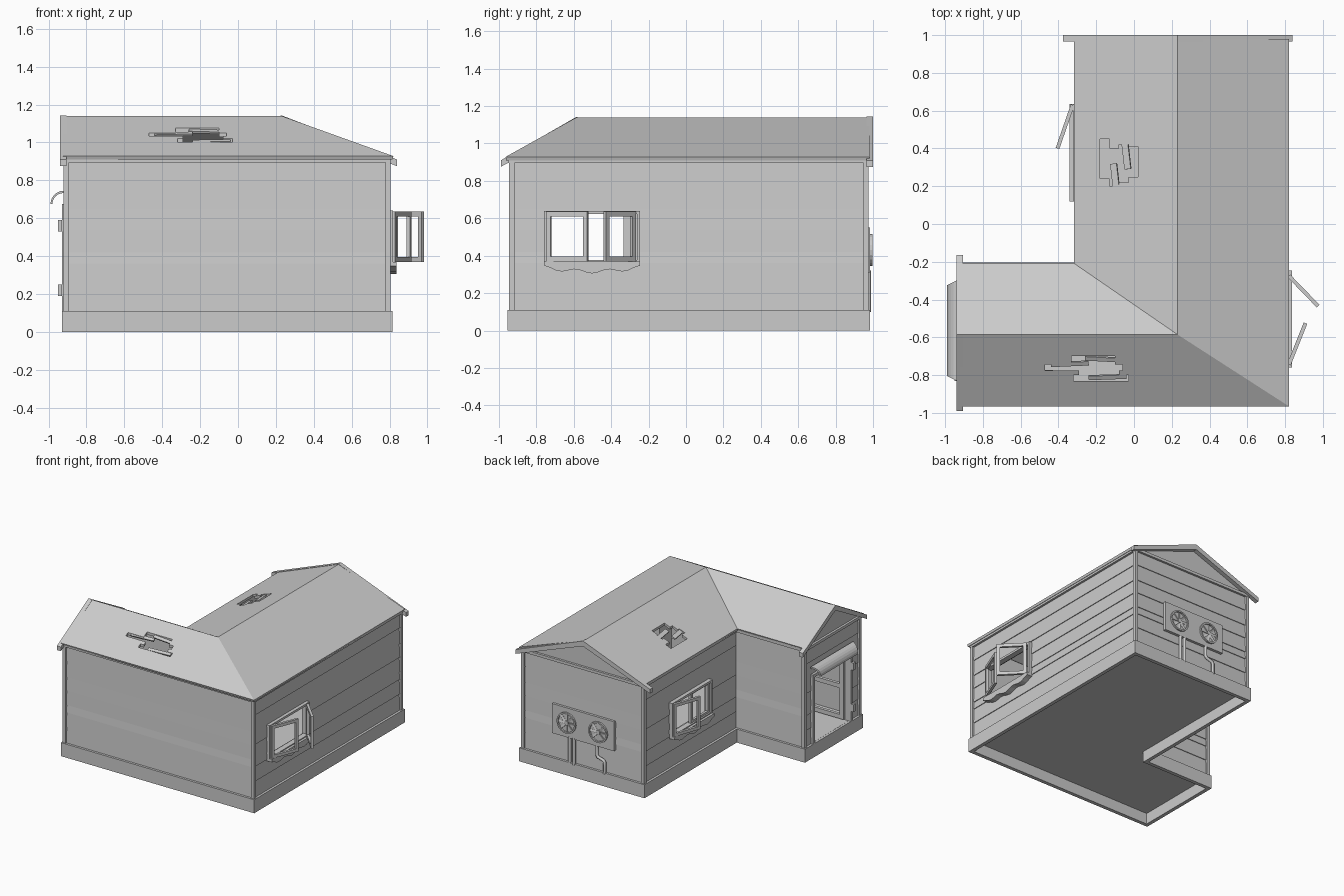
import bpy, bmesh, math
from mathutils import Vector, Matrix

cube = bpy.data.objects.get("Cube")
if cube:
    bpy.data.objects.remove(cube, do_unlink=True)

grey = bpy.data.materials.new("plain grey")
grey.use_nodes = True
TINT = (0.6, 0.6, 0.6, 1)
grey.diffuse_color = TINT
grey.node_tree.nodes["Principled BSDF"].inputs["Base Color"].default_value = TINT


def finish(name, bm):
    bmesh.ops.recalc_face_normals(bm, faces=bm.faces)
    me = bpy.data.meshes.new(name)
    bm.to_mesh(me)
    bm.free()
    me.materials.append(grey)
    ob = bpy.data.objects.new(name, me)
    bpy.context.collection.objects.link(ob)
    return ob


def add_box(bm, lo, hi, mat=Matrix()):
    lo, hi = Vector(lo), Vector(hi)
    m = mat @ Matrix.Translation((lo + hi) / 2) @ Matrix.Diagonal((*(hi - lo), 1))
    bmesh.ops.create_cube(bm, size=1, matrix=m)


def box(name, lo, hi, mat=Matrix()):
    bm = bmesh.new()
    add_box(bm, lo, hi, mat)
    return finish(name, bm)


def prism(name, pts, axis, a, b):
    """Extrude a 2D profile along one axis from a to b."""
    bm = bmesh.new()
    def place(p, t):
        q = list(p)
        q.insert(axis, t)
        return bm.verts.new(q)
    r0, r1 = [[place(p, t) for p in pts] for t in (a, b)]
    bm.faces.new(r0)
    bm.faces.new(r1)
    for i in range(len(pts)):
        j = (i + 1) % len(pts)
        bm.faces.new((r0[i], r0[j], r1[j], r1[i]))
    return finish(name, bm)


# L-shaped plan; each corner carries its outward direction
PLAN = [(-.905, -.93, -1, -1), (.79, -.93, 1, -1), (.79, .96, 1, 1),
        (-.29, .96, -1, 1), (-.29, -.23, -1, 1), (-.905, -.23, -1, 1)]


def plan(off):
    return [(x + sx * off, y + sy * off) for x, y, sx, sy in PLAN]


def ring(name, section):
    """Sweep a closed (offset, height) section around the plan."""
    bm = bmesh.new()
    loops = [[bm.verts.new((x, y, z)) for x, y in plan(o)] for o, z in section]
    for k, lo in enumerate(loops):
        up = loops[(k + 1) % len(loops)]
        for i in range(len(lo)):
            j = (i + 1) % len(lo)
            bm.faces.new((lo[i], lo[j], up[j], up[i]))
    return finish(name, bm)


def cut(target, cutter):
    mod = target.modifiers.new("opening", 'BOOLEAN')
    mod.operation, mod.solver, mod.object = 'DIFFERENCE', 'EXACT', cutter
    cutter.hide_render = True
    cutter.hide_set(True)


# Foundation, floor and lapped siding
ring("foundation", [(.025, 0), (.025, .11), (-.005, .11), (-.005, 0)])
prism("floor", plan(-.002), 2, .09, .11)
courses = [.11, .24, .36, .42, .54, .65, .78, .91]
section = []
for z0, z1 in zip(courses, courses[1:]):
    section += [(.006, z0), (0, z1)]
walls = ring("walls", section + [(-.03, .91), (-.03, .11)])

# Roof with hip and valley
EAVE, TOP, WEST, NORTH = .928, 1.14, -.925, .98
bm = bmesh.new()
e = [bm.verts.new((x, y, EAVE)) for x, y in
     ((WEST, -.965), (.82, -.965), (.82, NORTH), (-.318, NORTH), (-.318, -.208), (WEST, -.208))]
r = [bm.verts.new((x, y, TOP)) for x, y in ((WEST, -.585), (.23, -.585), (.23, NORTH))]
for f in ((e[0], e[1], r[1], r[0]), (e[1], e[2], r[2], r[1]),
          (r[2], e[3], e[4], r[1]), (r[1], e[4], e[5], r[0])):
    bm.faces.new(f)
roof = finish("roof", bm)
solid = roof.modifiers.new("thickness", 'SOLIDIFY')
solid.thickness, solid.offset = .02, -1
ring("eave_trim", [(.018, .895), (.018, .918), (-.02, .918), (-.02, .895)])

# Gable walls and barge boards
prism("west_gable", [(-.93, .9), (-.23, .9), (-.23, .915), (-.585, 1.12), (-.93, .92)], 0, -.905, -.875)
prism("north_gable", [(-.29, .9), (.79, .9), (.79, .915), (.23, 1.12), (-.29, .915)], 1, .93, .96)


def barge(name, left, peak, right, axis, a, b, low=.9):
    d = .035
    prism(name, [(left, low - d + .01), (peak, 1.135 - d), (right, low - d + .01),
                 (right, low + .01), (peak, 1.143), (left, low + .01)], axis, a, b)


barge("west_barge_board", -.99, -.585, -.165, 0, -.94, -.905)
barge("north_barge_board", -.375, .23, .84, 1, .965, 1.0)


# Broken roof holes, stepped along missing boards
def hole(name, strips, swap):
    pts = [p for a0, a1, b0, b1 in strips for p in ((a0, b0), (a1, b0))]
    pts += [p for a0, a1, b0, b1 in reversed(strips) for p in ((a1, b1), (a0, b1))]
    cut(roof, prism(name, [p[::-1] for p in pts] if swap else pts, 2, .95, 1.3))


hole("front_hole_cutter", [(-.83, -.8, -.32, -.03), (-.8, -.775, -.29, -.08),
                           (-.775, -.745, -.47, -.06), (-.745, -.7, -.33, -.1)], True)
hole("back_hole_cutter", [(-.18, -.13, .24, .45), (-.13, -.08, .2, .4),
                          (-.08, -.03, .22, .42), (-.03, .02, .25, .41)], False)
front_tilt = math.atan2(TOP - EAVE, .38)
for i, (x, y, turn) in enumerate(((-.34, -.74, .05), (-.16, -.715, -.06), (-.14, -.81, .04))):
    m = Matrix.Translation((x, y, TOP - (-.585 - y) * .558 - .01)) \
        @ Matrix.Rotation(front_tilt, 4, 'X') @ Matrix.Rotation(turn, 4, 'Z')
    box(f"front_loose_board_{i}", (-.1, -.012, -.006), (.1, .012, .006), m)
for i, (x, y) in enumerate(((-.1, .25), (-.04, .36))):
    m = Matrix.Translation((x, y, TOP - (.23 - x) * .387 - .012)) \
        @ Matrix.Rotation(-.37, 4, 'Y') @ Matrix.Rotation(.12, 4, 'Z')
    box(f"back_loose_board_{i}", (-.018, -.07, -.006), (.018, .07, .006), m)

# Corner boards
for i, (x, y, sx, sy) in enumerate(PLAN):
    if i != 4:
        box(f"corner_board_{i}", (x - .014 + sx * .002, y - .014 + sy * .002, .11),
            (x + .014 + sx * .002, y + .014 + sy * .002, .9))


# Rectangular frames, standing along a line from hinge to free end
def frame(name, start, end, z0, z1, bar=.025, thick=.02, mid=()):
    d = Vector(end) - Vector(start)
    w = d.length
    m = Matrix.Translation((*start, 0)) @ Matrix.Rotation(math.atan2(d.y, d.x), 4, 'Z')
    t = thick / 2
    bm = bmesh.new()
    for a in (0, w - bar):
        add_box(bm, (a, -t, z0), (a + bar, t, z1), m)
    for z in (z0, z1 - bar, *mid):
        add_box(bm, (bar, -t, z), (w - bar, t, z + bar), m)
    return finish(name, bm)


# Windows with open sashes and scalloped sills
def window(name, x, y0, y1, side):
    cut(walls, box(name + "_cutter", (x - .1, y0 + .015, .37), (x + .1, y1 - .015, .63)))
    frame(name + "_frame", (x, y0), (x, y1), .36, .64, .018, .045)
    n = 16
    wave = [(y0 + (y1 - y0) * i / n,
             .337 - .022 * math.sin(math.pi * i / n) + .01 * math.cos(6 * math.pi * i / n))
            for i in range(n + 1)]
    prism(name + "_sill", wave + [(y1, .37), (y0, .37)], 0, x - .005 * side, x + .042 * side)


window("east_window", .795, -.76, -.245, 1)
frame("east_sash_south", (.82, -.745), (.908, -.525), .37, .635)
frame("east_sash_north", (.82, -.275), (.975, -.435), .37, .635)
window("west_window", -.3, .12, .635, -1)
frame("west_sash_north", (-.325, .63), (-.405, .4), .37, .635)
frame("west_sash_south", (-.3, .135), (-.3, .38), .37, .635)

# Doorway, inward-opened door and hinges
cut(walls, box("doorway_cutter", (-1.0, -.8, .111), (-.8, -.33, .66)))
for y in (-.82, -.335):
    box("door_post", (-.93, y, .11), (-.87, y + .025, .67))
box("door_lintel", (-.93, -.82, .65), (-.87, -.31, .675))
frame("door", (-.88, -.785), (-.43, -.785), .12, .645, .035, .025, (.37,))
for z in (.19, .53):
    box("door_hinge", (-.95, -.83, z), (-.93, -.80, z + .06))

# Curved awning over the doorway
arc = [(math.sin(math.radians(a)), math.cos(math.radians(a))) for a in range(0, 91, 15)]
outer = [(-.92 - .07 * s, .675 + .07 * c) for s, c in arc]
inner = [(-.92 - .06 * s, .675 + .058 * c) for s, c in arc]
awning = prism("awning", outer + inner[::-1], 1, -.84, -.29)
for v in awning.data.vertices:
    v.co.y = -.565 + (v.co.y + .565) * (1 + (v.co.x + .92) * 1.8)

# Ventilation unit with two fans
box("fan_panel", (-.04, .955, .31), (.52, .985, .55))
for side, cx in (("left", .385), ("right", .1)):
    bm = bmesh.new()
    hub = Matrix.Translation((cx, .988, .43)) @ Matrix.Rotation(math.pi / 2, 4, 'X')
    n = 20
    loops = [[bm.verts.new(hub @ Vector((rad * math.cos(math.tau * i / n),
              rad * math.sin(math.tau * i / n), z))) for i in range(n)]
             for rad, z in ((.085, .005), (.085, -.01), (.073, -.01), (.073, .005))]
    for k in range(4):
        for i in range(n):
            j, q = (i + 1) % n, (k + 1) % 4
            bm.faces.new((loops[k][i], loops[k][j], loops[q][j], loops[q][i]))
    bmesh.ops.create_cone(bm, cap_ends=True, segments=12, radius1=.018, radius2=.018, depth=.016, matrix=hub)
    for i in range(8):
        blade = hub @ Matrix.Rotation(math.tau * i / 8, 4, 'Z') @ Matrix.Rotation(.3, 4, 'X')
        add_box(bm, (.012, -.009, -.002), (.075, .009, .002), blade)
    finish(f"{side}_fan", bm)


# Pipes down to the foundation
def pipe(name, pts):
    cu = bpy.data.curves.new(name, 'CURVE')
    cu.dimensions, cu.bevel_depth, cu.bevel_resolution = '3D', .012, 2
    cu.use_fill_caps = True
    sp = cu.splines.new('POLY')
    sp.points.add(len(pts) - 1)
    for p, (x, z) in zip(sp.points, pts):
        p.co = (x, .976, z, 1)
    cu.materials.append(grey)
    bpy.context.collection.objects.link(bpy.data.objects.new(name, cu))


pipe("straight_pipe_a", [(.365, .32), (.365, .1)])
pipe("straight_pipe_b", [(.325, .32), (.325, .1)])
pipe("bent_pipe", [(.12, .32), (.12, .235), (.11, .22), (.06, .205), (.05, .19), (.05, .1)])
